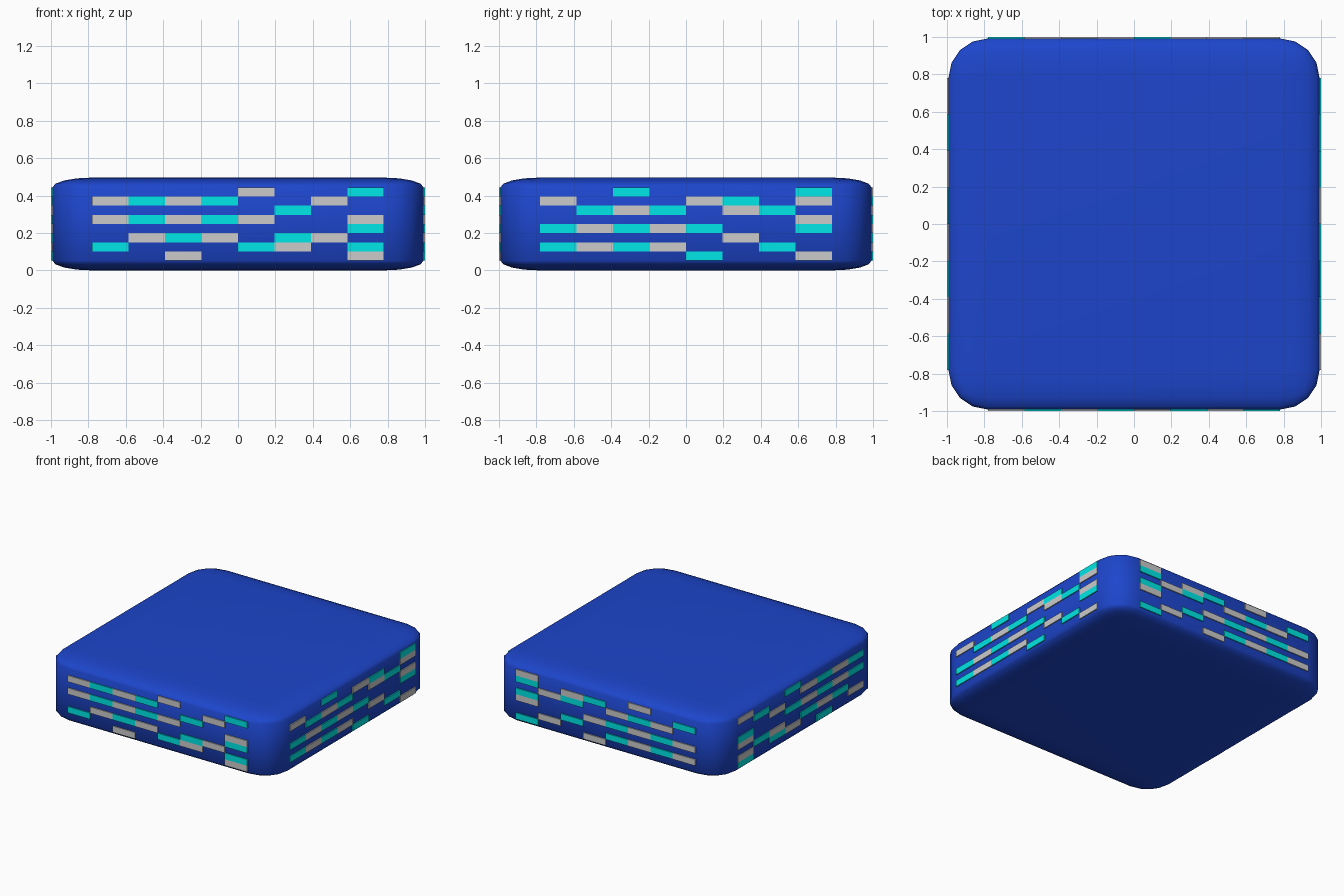
import bpy, bmesh
from math import pi
from mathutils import Matrix, Vector

if "Cube" in bpy.data.objects:
    bpy.data.objects.remove(bpy.data.objects["Cube"])

HALF, MID = 0.992, 0.248          # body half width, body half height
TILE_W, TILE_H = 0.195, 0.0488    # tile grid pitch on each side

# Tile layouts, top row first: g = grey, c = cyan, . = empty
FRONT = ["....g..c",
         "gcgc..g.",
         ".....c..",
         "gcgcg..g",
         ".......c",
         ".gcg.cg.",
         "c...cg.c",
         "..g....g"]
RIGHT = ["..c....c",
         "g...gc.g",
         ".cgc.gc.",
         ".......g",
         "cgcgc..c",
         ".....g..",
         "cgcg..c.",
         "....c..g"]


def material(name, color):
    m = bpy.data.materials.new(name)
    m.diffuse_color = color
    m.use_nodes = True
    m.node_tree.nodes["Principled BSDF"].inputs["Base Color"].default_value = m.diffuse_color
    return m


def add_object(name, bm, mat=None):
    me = bpy.data.meshes.new(name)
    bm.to_mesh(me)
    bm.free()
    ob = bpy.data.objects.new(name, me)
    bpy.context.collection.objects.link(ob)
    if mat:
        me.materials.append(mat)
    return ob


def add_tiles(name, layout, key, angle, mat=None):
    """Thin raised boxes laid out on the front side, then turned about z."""
    bm = bmesh.new()
    turn = Matrix.Rotation(angle, 4, 'Z')
    for r, row in enumerate(layout):
        for c, ch in enumerate(row):
            if ch == key:
                pos = Vector(((c - 3.5) * TILE_W, -0.985, MID + (3.5 - r) * TILE_H))
                size = Matrix.Diagonal((TILE_W, 0.03, TILE_H, 1))
                bmesh.ops.create_cube(bm, size=1, matrix=turn @ Matrix.Translation(pos) @ size)
    return add_object(name, bm, mat)


blue = material("blue", (0.012, 0.06, 0.6, 1))
cyan = material("cyan", (0.0, 0.8, 0.8, 1))

# Body: rounded cube squashed to a slab
bm = bmesh.new()
bmesh.ops.create_cube(bm, size=2)
bmesh.ops.bevel(bm, geom=bm.edges[:], offset=0.212, segments=4, profile=0.5, affect='EDGES')
bmesh.ops.scale(bm, vec=(HALF, HALF, MID), verts=bm.verts)
bmesh.ops.translate(bm, vec=(0, 0, MID), verts=bm.verts)
for f in bm.faces:
    f.smooth = True
add_object("body", bm, blue)

# Side tiles: back and left repeat front and right, turned upside down
flip = lambda layout: [row[::-1] for row in layout[::-1]]
sides = [("front", FRONT, 0), ("right", RIGHT, pi / 2),
         ("back", flip(FRONT), pi), ("left", flip(RIGHT), -pi / 2)]
for side, layout, angle in sides:
    add_tiles(side + "_grey_tiles", layout, "g", angle)
    add_tiles(side + "_cyan_tiles", layout, "c", angle, cyan)
